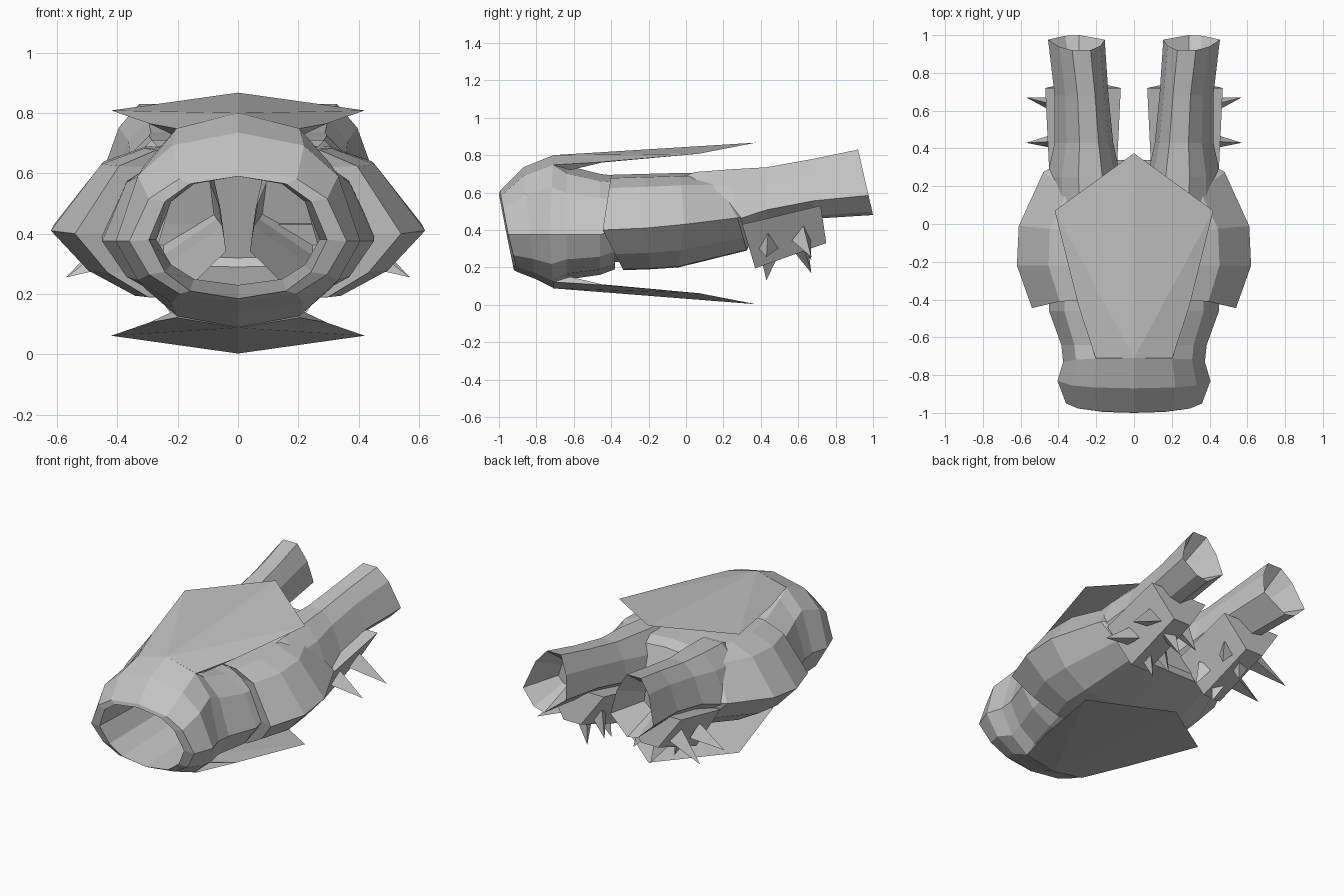
import bpy
import bmesh
import math
from mathutils import Vector

start_cube = bpy.data.objects.get("Cube")
if start_cube:
    bpy.data.objects.remove(start_cube, do_unlink=True)

grey = bpy.data.materials.new("plain grey")
grey.use_nodes = True
GREY_VALUE = (0.55, 0.55, 0.55, 1)
grey.diffuse_color = GREY_VALUE
grey.node_tree.nodes["Principled BSDF"].inputs["Base Color"].default_value = GREY_VALUE


def make_object(name, bm, mirror=False):
    """Turn a bmesh into a flat shaded grey object."""
    bmesh.ops.recalc_face_normals(bm, faces=bm.faces)
    mesh = bpy.data.meshes.new(name)
    bm.to_mesh(mesh)
    bm.free()
    mesh.materials.append(grey)
    obj = bpy.data.objects.new(name, mesh)
    bpy.context.collection.objects.link(obj)
    if mirror:
        obj.modifiers.new("mirror", "MIRROR").use_axis[0] = True


def loft(name, rings, cap_end=False, mirror=False):
    """Join closed rings of points into a skin."""
    bm = bmesh.new()
    loops = [[bm.verts.new(p) for p in ring] for ring in rings]
    for a, b in zip(loops, loops[1:]):
        n = len(a)
        for i in range(n):
            j = (i + 1) % n
            bm.faces.new((a[i], a[j], b[j], b[i]))
    if cap_end:
        bm.faces.new(loops[-1])
    make_object(name, bm, mirror)


# Right halves of the faceted cross-sections, from top to bottom
HEAD_SECTION = [(0, 1), (.54, .88), (.82, .6), (1, 0), (.82, -.55), (.54, -.87), (0, -1)]
BODY_SECTION = [(0, 1), (.5, .94), (.73, .76), (1, 0), (.8, -.6), (.55, -.98), (0, -1)]


def hull_ring(section, y, width, top, middle, bottom, high_tilt=0, low_tilt=0):
    """Symmetric ring; the tilts move its top and bottom along y."""
    points = []
    for x, h in section:
        reach = (top - middle) if h > 0 else (middle - bottom)
        slide = high_tilt * h if h > 0 else -low_tilt * h
        points.append((x * width, y + slide, middle + h * reach))
    return points + [(-x, y, z) for x, y, z in points[-2:0:-1]]


# Hollow throat, lip, head and neck
loft("head", [hull_ring(HEAD_SECTION, *r) for r in (
    (-.35, .27, .59, .38, .23),
    (-.96, .295, .59, .38, .185, -.04, .04),
    (-.95, .36, .61, .375, .175, -.045, .05),
    (-.83, .405, .735, .375, .14, -.04, .02),
    (-.73, .375, .8, .375, .09, .02, .02),
    (-.64, .385, .745, .375, .135),
    (-.46, .45, .7, .375, .16),
    (-.38, .45, .69, .4, .19))])

# Wide faceted body, stepping out behind the neck
loft("body", [hull_ring(BODY_SECTION, *r) for r in (
    (-.4, .42, .69, .4, .19, .01, .07),
    (-.445, .54, .695, .4, .185, .045, .11),
    (-.22, .62, .7, .41, .19, 0, .03),
    (-.01, .61, .705, .43, .2, -.02, -.03),
    (.275, .48, .7, .465, .29, -.13, .05),
    (.31, .42, .67, .47, .32, -.1, .03))], cap_end=True)

# Lopsided tube section: flat top, sloping shoulder, low outer edge
TUBE_SECTION = [(-.5, 1), (.15, 1), (.6, .55), (1, -.4),
                (.4, -.9), (-.1, -1), (-1, -.4), (-.85, .4)]


def tube_ring(y, inner, outer, top, bottom, tilt=0):
    cx, cz = (inner + outer) / 2, (top + bottom) / 2
    return [(cx + x * (outer - inner) / 2, y - tilt * h,
             cz + h * (top - bottom) / 2) for x, h in TUBE_SECTION]


# Twin tubes from the throat, rising to a slanted hollow end
loft("rear_tube", [tube_ring(*r) for r in (
    (-.33, .04, .27, .58, .24),
    (.05, .05, .46, .71, .3),
    (.25, .07, .46, .725, .33),
    (.43, .11, .42, .735, .41),
    (.68, .135, .42, .78, .46),
    (.96, .155, .455, .83, .48, .04),
    (.76, .24, .36, .71, .56))], cap_end=True, mirror=True)


# Hanging block below each tube, narrow at the bottom
block = bmesh.new()
bmesh.ops.create_cube(block, size=1)
for v in block.verts:
    high, back = v.co.z > 0, v.co.y > 0
    half = (.2 if back else .18) if high else .06
    v.co.x = .27 + math.copysign(half, v.co.x)
    if high:
        v.co.y, v.co.z = (.72, .53) if back else (.3, .43)
    else:
        v.co.y, v.co.z = (.75, .33) if back else (.37, .195)
make_object("hanging_block", block, mirror=True)


def spike(name, base, tip, radius):
    """Three sided spike from base to tip."""
    base, tip = Vector(base), Vector(tip)
    axis = tip - base
    bm = bmesh.new()
    bmesh.ops.create_cone(bm, segments=3, cap_ends=True, radius1=radius,
                          radius2=0, depth=axis.length)
    turn = axis.to_track_quat("Z", "Y").to_matrix().to_4x4()
    turn.translation = (base + tip) / 2
    bmesh.ops.transform(bm, matrix=turn, verts=bm.verts)
    make_object(name, bm, mirror=True)


# Spikes pointing out, down and inwards from each block
for name, y, z, lean in (("front", .44, .32, -.01), ("back", .62, .36, .05)):
    spike(name + "_outer_spike", (.38, y, z + .01), (.57, y + lean, .255), .06)
    spike(name + "_lower_spike", (.27, y, z - .06), (.22, y + lean, z - .19), .05)
    spike(name + "_inner_spike", (.17, y, z + .01), (.1, y + lean, z - .12), .055)


# Thin pointed shell plates above and below, growing out of the head
def shell_plate(name, flip):
    bm = bmesh.new()

    def point(x, y, z):
        return bm.verts.new((x, y, .87 - z if flip else z))

    ridge = point(0, -.71, .782 if flip else .8)
    under = point(0, -.62, .745)
    tip = point(0, .375, .867)
    side = [(point(s * .203, -.71, .748), point(s * .2, -.62, .72),
             point(s * .295, -.43, .765), point(s * .42, .07, .808))
            for s in (-1, 1)]
    for front, low, edge, corner in side:
        for face in ((ridge, front, edge), (ridge, edge, corner),
                     (ridge, corner, tip), (under, low, edge),
                     (under, edge, corner), (under, corner, tip),
                     (ridge, front, low, under), (front, edge, low)):
            bm.faces.new(face)
    make_object(name, bm)


shell_plate("top_shell", False)
shell_plate("bottom_shell", True)
